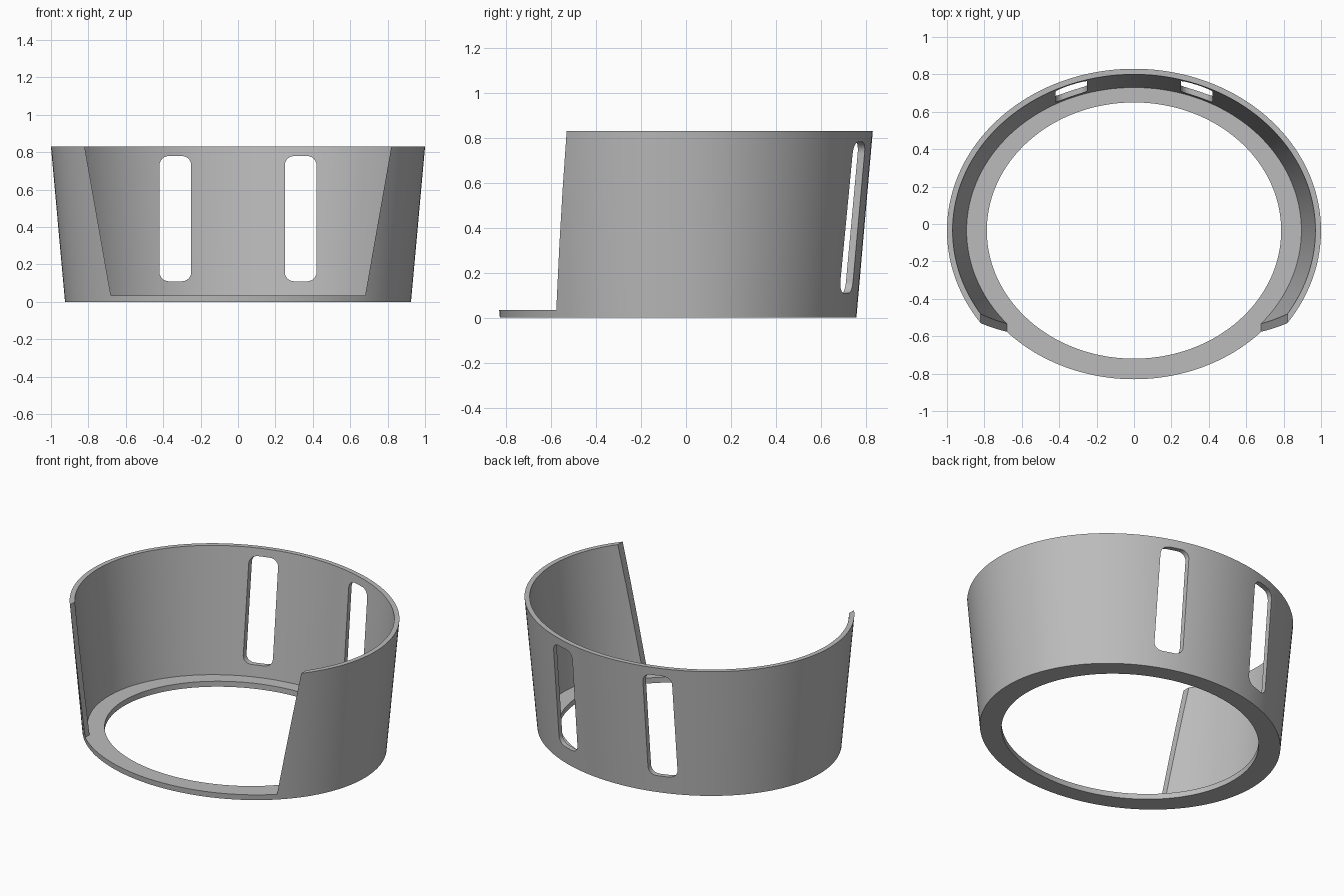
import bpy, bmesh
from math import sin, cos, pi, radians

cube = bpy.data.objects.get("Cube")
if cube:
    bpy.data.objects.remove(cube, do_unlink=True)

SEGMENTS = 144
CENTRE_Y = -0.035
FLOOR, TOP = 0.035, 0.83

grey = bpy.data.materials.new("plain_grey")
grey.use_nodes = True
colour = (0.5, 0.5, 0.5, 1)
grey.diffuse_color = colour
grey.node_tree.nodes["Principled BSDF"].inputs["Base Color"].default_value = colour


def add_object(name, bm):
    bmesh.ops.recalc_face_normals(bm, faces=bm.faces)
    mesh = bpy.data.meshes.new(name)
    bm.to_mesh(mesh)
    bm.free()
    mesh.materials.append(grey)
    obj = bpy.data.objects.new(name, mesh)
    bpy.context.collection.objects.link(obj)
    return obj


def elliptical_ring(name, profile):
    """Sweep a closed profile of (x radius, y radius, z) round the oval."""
    bm = bmesh.new()
    rings = []
    for i in range(SEGMENTS):
        a = 2 * pi * i / SEGMENTS
        rings.append([bm.verts.new((rx * cos(a), CENTRE_Y + ry * sin(a), z))
                      for rx, ry, z in profile])
    n = len(profile)
    for i, ring in enumerate(rings):
        following = rings[(i + 1) % SEGMENTS]
        for j in range(n):
            k = (j + 1) % n
            bm.faces.new((ring[j], following[j], following[k], ring[k]))
    return add_object(name, bm)


def prism(name, outline, y0, y1):
    """Extrude an (x, z) outline along y."""
    bm = bmesh.new()
    face = bm.faces.new([bm.verts.new((x, y0, z)) for x, z in outline])
    out = bmesh.ops.extrude_face_region(bm, geom=[face])
    verts = [v for v in out["geom"] if isinstance(v, bmesh.types.BMVert)]
    bmesh.ops.translate(bm, verts=verts, vec=(0, y1 - y0, 0))
    obj = add_object(name, bm)
    obj.hide_render = True
    return obj


def rounded_slot(cx, cz, half_w, half_h, r, steps=6):
    points = []
    corners = ((1, 1), (-1, 1), (-1, -1), (1, -1))
    for q, (sx, sz) in enumerate(corners):
        for s in range(steps + 1):
            a = (q + s / steps) * pi / 2
            points.append((cx + sx * (half_w - r) + r * cos(a),
                           cz + sz * (half_h - r) + r * sin(a)))
    return points


# Flared wall with a flat inner rim at the base
holder = elliptical_ring("oval_holder", [
    (0.787, 0.685, 0), (0.925, 0.792, 0), (1.0, 0.865, TOP),
    (0.97, 0.835, TOP), (0.895, 0.765, FLOOR), (0.787, 0.685, FLOOR)])

# Tapered front opening and two back slots
slope = (0.82 - 0.68) / (TOP - FLOOR)
high = TOP + 0.1
wide = 0.82 + 0.1 * slope
cutters = [prism("front_opening_cutter",
                 [(-0.68, FLOOR), (0.68, FLOOR), (wide, high), (-wide, high)],
                 -1.2, -0.1)]
for side, sign in (("left", 1), ("right", -1)):
    cutters.append(prism(side + "_slot_cutter",
                         rounded_slot(sign * 0.335, 0.445, 0.085, 0.335, 0.05),
                         0.2, 1.2))

bpy.ops.object.select_all(action='DESELECT')
holder.select_set(True)
bpy.context.view_layer.objects.active = holder
for cutter in cutters:
    mod = holder.modifiers.new(cutter.name, 'BOOLEAN')
    mod.operation = 'DIFFERENCE'
    mod.solver = 'EXACT'
    mod.object = cutter
    bpy.ops.object.modifier_apply(modifier=mod.name)
    bpy.data.objects.remove(cutter, do_unlink=True)

bpy.ops.object.shade_smooth_by_angle(angle=radians(30))
